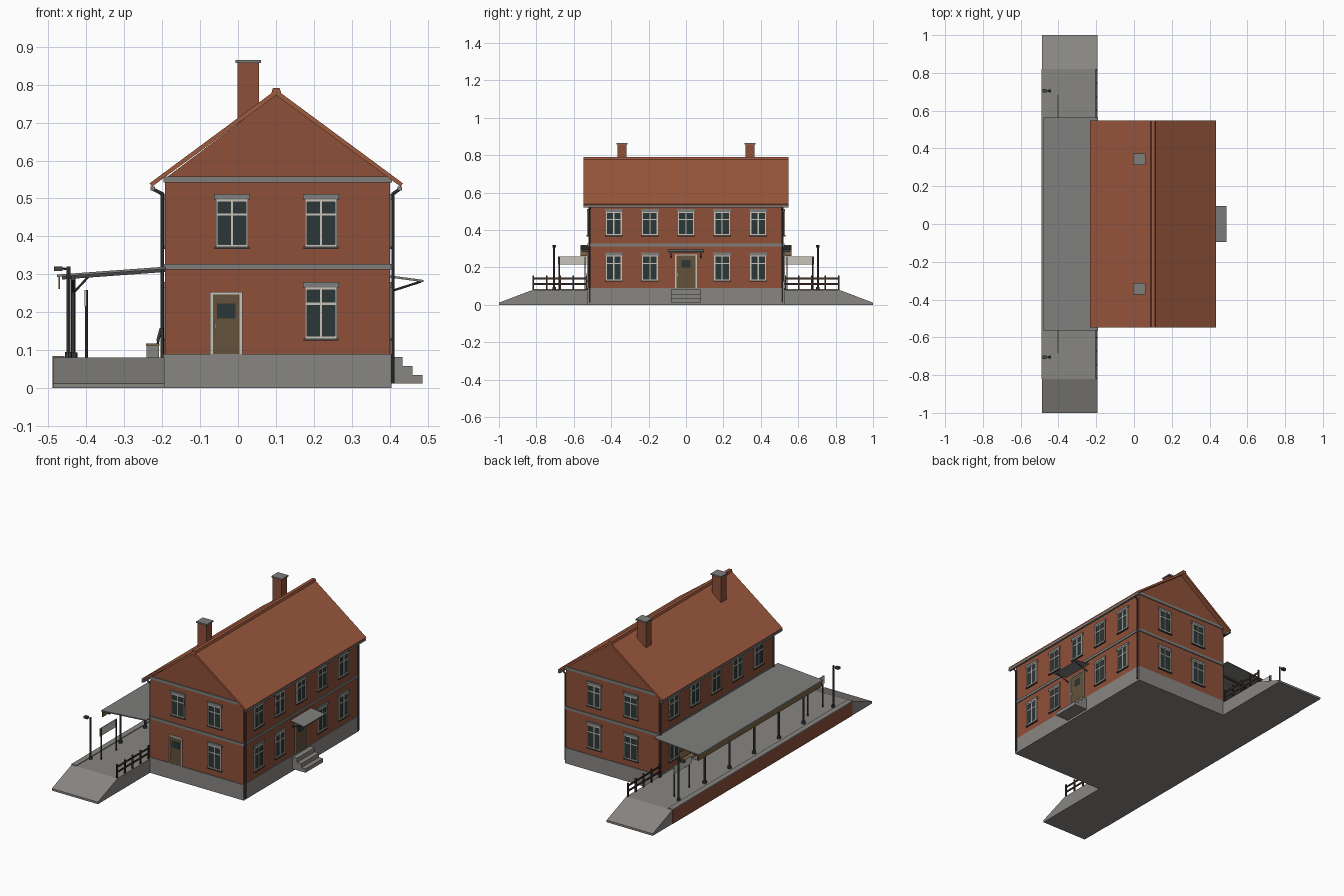
import bpy, bmesh, math
from mathutils import Vector, Matrix

if "Cube" in bpy.data.objects:
    bpy.data.objects.remove(bpy.data.objects["Cube"])

COLOURS = {
    "brick": (0.27, 0.08, 0.04), "roof_tile": (0.34, 0.10, 0.048),
    "concrete": (0.25, 0.24, 0.225), "grey_trim": (0.21, 0.21, 0.205),
    "pale_paint": (0.58, 0.55, 0.48), "glass": (0.025, 0.038, 0.04),
    "door_brown": (0.13, 0.085, 0.045), "dark_metal": (0.06, 0.06, 0.06),
    "fence_brown": (0.045, 0.03, 0.022), "timber": (0.20, 0.13, 0.06),
}
MATS = {}
for n, c in COLOURS.items():
    MATS[n] = bpy.data.materials.new(n)
    MATS[n].diffuse_color = (*c, 1)

parts = {}  # part name -> (bmesh, material name)


def part(name, mat):
    return parts.setdefault(name, (bmesh.new(), mat))[0]


def box(name, mat, x, y, z):
    m = Matrix.LocRotScale(Vector((sum(x) / 2, sum(y) / 2, sum(z) / 2)), None,
                           Vector((abs(x[1] - x[0]), abs(y[1] - y[0]), abs(z[1] - z[0]))))
    bmesh.ops.create_cube(part(name, mat), size=1, matrix=m)


def prism(name, mat, pts, a, b, axis="y"):
    """Extrude a profile: (x, z) along y, or (y, z) along x."""
    bm = part(name, mat)
    put = (lambda p, t: (p[0], t, p[1])) if axis == "y" else (lambda p, t: (t, p[0], p[1]))
    f = bm.faces.new([bm.verts.new(put(p, a)) for p in pts])
    ext = bmesh.ops.extrude_face_region(bm, geom=[f])
    d = Vector((0, b - a, 0)) if axis == "y" else Vector((b - a, 0, 0))
    bmesh.ops.translate(bm, vec=d, verts=[v for v in ext["geom"] if isinstance(v, bmesh.types.BMVert)])


def rod(name, mat, p, q, r, seg=8):
    p, q = Vector(p), Vector(q)
    m = Matrix.Translation((p + q) / 2) @ (q - p).to_track_quat("Z", "Y").to_matrix().to_4x4()
    bmesh.ops.create_cone(part(name, mat), cap_ends=True, segments=seg, radius1=r, radius2=r,
                          depth=(q - p).length, matrix=m)


XL, XR, YW = -0.192, 0.401, 0.522  # wall planes


def on_wall(name, mat, wall, u, z, d):
    """Box on a wall: u along the wall, d outward."""
    if wall == "front":
        box(name, mat, u, (-YW - d[0], -YW - d[1]), z)
    elif wall == "back":
        box(name, mat, u, (YW + d[0], YW + d[1]), z)
    elif wall == "right":
        box(name, mat, (XR + d[0], XR + d[1]), u, z)
    else:
        box(name, mat, (XL - d[0], XL - d[1]), u, z)


def frame(name, wall, u0, u1, z0, z1, t, bottom=True):
    d = (-0.004, 0.006)
    for a in ((u0, u0 + t), (u1 - t, u1)):
        on_wall(name, "pale_paint", wall, a, (z0, z1), d)
    on_wall(name, "pale_paint", wall, (u0 + t, u1 - t), (z1 - t, z1), d)
    if bottom:
        on_wall(name, "pale_paint", wall, (u0 + t, u1 - t), (z0, z0 + t), d)


def window(wall, u, z0, z1, w=0.085):
    u0, u1 = u - w / 2, u + w / 2
    on_wall("window_glass", "glass", wall, (u0, u1), (z0, z1), (-0.004, 0.002))
    frame("window_frames", wall, u0, u1, z0, z1, 0.006)
    zt = z0 + 0.68 * (z1 - z0)
    on_wall("window_frames", "pale_paint", wall, (u - 0.003, u + 0.003), (z0, z1), (0, 0.005))
    on_wall("window_frames", "pale_paint", wall, (u0, u1), (zt - 0.003, zt + 0.003), (0, 0.0045))
    on_wall("window_lintels", "grey_trim", wall, (u0 - 0.005, u1 + 0.005), (z1, z1 + 0.015), (-0.004, 0.007))
    on_wall("window_sills", "dark_metal", wall, (u0 - 0.004, u1 + 0.004), (z0 - 0.006, z0), (-0.004, 0.009))


def door(wall, u, z1, w):
    u0, u1 = u - w / 2, u + w / 2
    on_wall("door_leaves", "door_brown", wall, (u0, u1), (0.09, z1), (-0.004, 0.003))
    frame("door_frames", wall, u0, u1, 0.09, z1, 0.007, bottom=False)
    on_wall("door_glass", "glass", wall, (u - 0.024, u + 0.024), (z1 - 0.07, z1 - 0.03), (0, 0.0045))
    on_wall("door_handles", "pale_paint", wall, (u0 + 0.012, u0 + 0.016), (0.155, 0.17), (0, 0.009))


# Building: plinth, gabled walls, bands
box("plinth", "concrete", (-0.196, 0.405), (-0.526, 0.526), (0, 0.09))
prism("brick_walls", "brick", [(XL, 0.085), (XR, 0.085), (XR, 0.553), (0.102, 0.774), (XL, 0.553)], -YW, YW)
for z in ((0.312, 0.327), (0.542, 0.558)):
    box("wall_bands", "grey_trim", (-0.197, 0.406), (-0.527, 0.527), z)

# Roof slab, ridge cap, chimneys
prism("roof", "roof_tile", [(-0.233, 0.54), (0.101, 0.787), (0.435, 0.54), (0.429, 0.531),
                            (0.101, 0.772), (-0.227, 0.531)], -0.548, 0.548)
prism("ridge_cap", "roof_tile", [(0.088, 0.778), (0.092, 0.791), (0.110, 0.791), (0.114, 0.778)], -0.549, 0.549)
for s in (-1, 1):
    y = 0.342 * s
    box("chimneys", "brick", (-0.001, 0.056), (y - 0.024, y + 0.024), (0.66, 0.858))
    box("chimney_caps", "grey_trim", (-0.006, 0.061), (y - 0.03, y + 0.03), (0.857, 0.865))

# Windows and doors
LOW, HIGH = (0.131, 0.265), (0.373, 0.497)
for wall in ("front", "back"):
    for u in (-0.016, 0.219):
        window(wall, u, *HIGH)
        if wall == "back" or u > 0:
            window(wall, u, *LOW)
door("front", -0.031, 0.253, 0.085)
for wall in ("right", "left"):
    for i in range(-2, 3):
        window(wall, i * 0.193, *HIGH)
        if i:
            window(wall, i * 0.193, *LOW)
    door(wall, 0, 0.27, 0.115)

# Gutters and downpipes
for x, xp, z0 in ((-0.225, -0.2, 0.08), (0.427, 0.409, 0.012)):
    box("gutters", "grey_trim", (x - 0.006, x + 0.006), (-0.548, 0.548), (0.521, 0.532))
    for s in (-1, 1):
        rod("downpipes", "dark_metal", (xp, s * 0.515, z0), (xp, s * 0.515, 0.515), 0.0045)
        rod("downpipes", "dark_metal", (xp, s * 0.515, 0.512), (x, s * 0.515, 0.525), 0.0045)

# Street entrance: steps and small canopy
prism("entrance_steps", "concrete", [(0.40, 0.012), (0.487, 0.012), (0.487, 0.034), (0.461, 0.034), (0.461, 0.058),
                                     (0.434, 0.058), (0.434, 0.082), (0.40, 0.082)], -0.08, 0.08)
prism("entrance_canopy", "grey_trim", [(0.40, 0.291), (0.489, 0.279), (0.489, 0.285), (0.40, 0.297)], -0.096, 0.096)
for s in (-1, 1):
    rod("entrance_canopy_braces", "dark_metal", (0.40, s * 0.08, 0.254), (0.484, s * 0.08, 0.281), 0.003)

# Platform with ramps, brick face and edge coping
prism("platform", "concrete", [(-1, 0), (1, 0), (1, 0.012), (0.82, 0.08), (-0.82, 0.08), (-1, 0.012)],
      -0.488, -0.194, "x")
box("platform_brick_face", "brick", (-0.49, -0.487), (-0.82, 0.82), (0.0, 0.08))
box("platform_edge", "concrete", (-0.49, -0.458), (-0.82, 0.82), (0.079, 0.084))

# Platform canopy: sheet, valance, beam, columns, rafters
prism("platform_canopy", "grey_trim", [(-0.19, 0.314), (-0.478, 0.293), (-0.478, 0.299), (-0.19, 0.320)], -0.565, 0.565)
box("canopy_valance", "timber", (-0.474, -0.470), (-0.563, 0.563), (0.261, 0.295))
box("canopy_beam", "dark_metal", (-0.440, -0.430), (-0.555, 0.555), (0.284, 0.296))
for i in range(-2, 3):
    y = i * 0.225
    rod("canopy_columns", "dark_metal", (-0.435, y, 0.08), (-0.435, y, 0.29), 0.006)
    rod("column_bases", "dark_metal", (-0.435, y, 0.08), (-0.435, y, 0.094), 0.011)
    rod("canopy_braces", "dark_metal", (-0.435, y, 0.25), (-0.395, y, 0.293), 0.003)
    for s in (-1, 1):
        rod("canopy_braces", "dark_metal", (-0.435, y, 0.25), (-0.435, y + s * 0.04, 0.287), 0.003)
    prism("canopy_rafters", "dark_metal", [(-0.19, 0.306), (-0.465, 0.286), (-0.465, 0.294), (-0.19, 0.315)],
          y - 0.004, y + 0.004)

for s in (-1, 1):
    # Blank platform sign on two posts
    box("sign_boards", "pale_paint", (-0.405, -0.400), sorted((s * 0.53, s * 0.685)), (0.215, 0.259))
    for y in (0.54, 0.677):
        rod("sign_posts", "dark_metal", (-0.4, s * y, 0.08), (-0.4, s * y, 0.258), 0.004)
    # Lamp post
    y = s * 0.705
    rod("lamp_posts", "dark_metal", (-0.447, y, 0.08), (-0.447, y, 0.32), 0.005)
    rod("lamp_posts", "dark_metal", (-0.447, y, 0.08), (-0.447, y, 0.095), 0.009)
    rod("lamp_arms", "dark_metal", (-0.447, y, 0.313), (-0.47, y, 0.316), 0.003)
    box("lamp_heads", "dark_metal", (-0.485, -0.463), (y - 0.009, y + 0.009), (0.308, 0.321))
    # Fence
    for i in range(5):
        y = s * (0.53 + i * 0.0715)
        box("fence_posts", "fence_brown", (-0.205, -0.197), (y - 0.004, y + 0.004), (0.075, 0.158))
    for z in (0.112, 0.142):
        box("fence_rails", "fence_brown", (-0.203, -0.199), sorted((s * 0.525, s * 0.82)), (z - 0.005, z + 0.005))
    # Bench
    y = s * 0.29
    for e in (-0.055, 0.055):
        box("bench_supports", "concrete", (-0.241, -0.208), (y + e - 0.006, y + e + 0.006), (0.08, 0.113))
    box("bench_seats", "timber", (-0.243, -0.207), (y - 0.07, y + 0.07), (0.112, 0.117))
    prism("bench_backs", "timber", [(-0.216, 0.125), (-0.212, 0.125), (-0.203, 0.158), (-0.207, 0.158)],
          y - 0.07, y + 0.07)
    for e in (-0.055, 0.055):
        rod("bench_brackets", "dark_metal", (-0.213, y + e, 0.113), (-0.204, y + e, 0.15), 0.003, 6)

# Turn every part into an object
for name, (bm, mat) in parts.items():
    bmesh.ops.recalc_face_normals(bm, faces=bm.faces)
    me = bpy.data.meshes.new(name)
    bm.to_mesh(me)
    bm.free()
    me.materials.append(MATS[mat])
    bpy.context.collection.objects.link(bpy.data.objects.new(name, me))

for m in bpy.data.materials:
    if m.users and not m.is_grease_pencil:
        m.use_nodes = True
        m.node_tree.nodes["Principled BSDF"].inputs["Base Color"].default_value = m.diffuse_color
